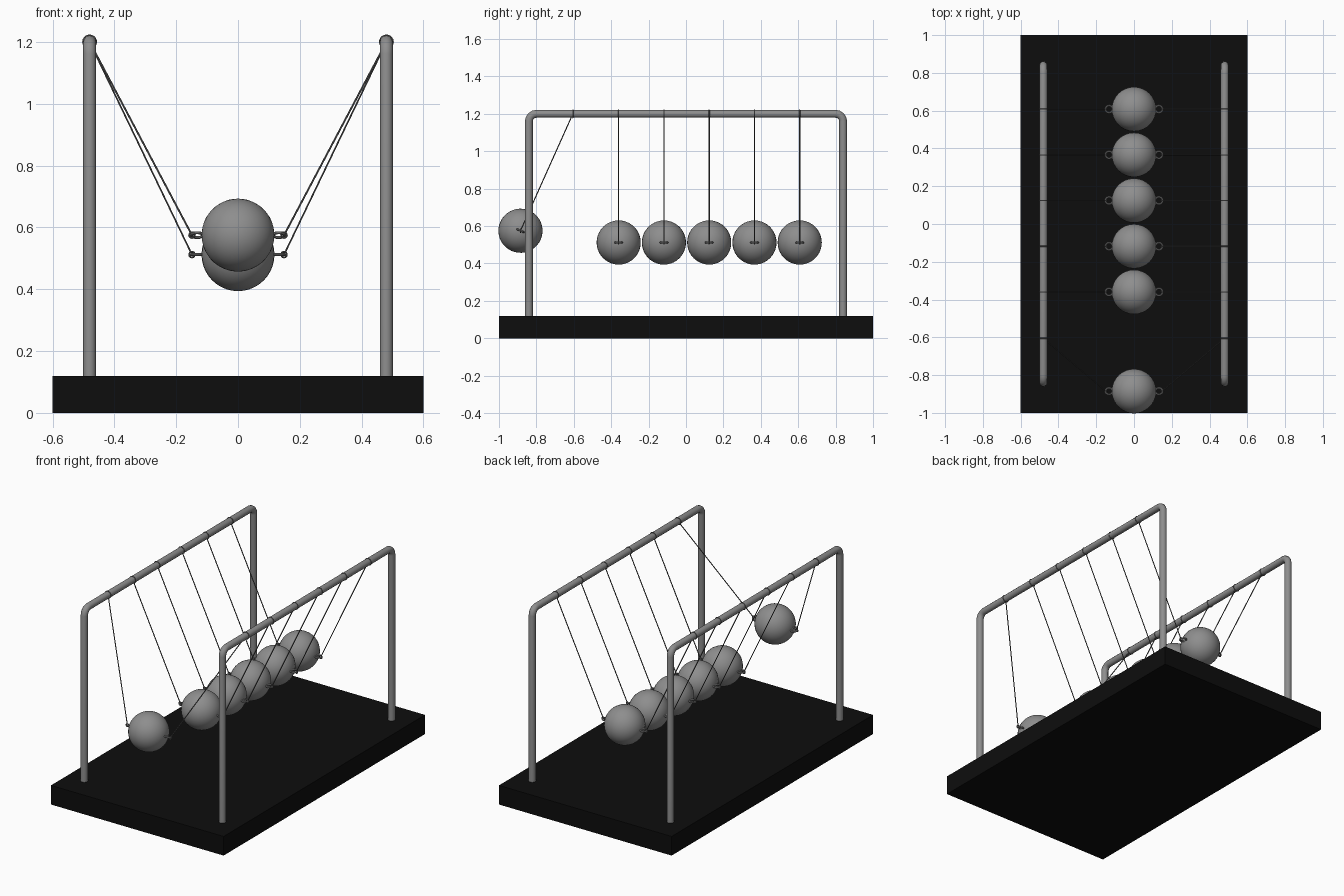
import bpy, math
from mathutils import Vector

if "Cube" in bpy.data.objects:
    bpy.data.objects.remove(bpy.data.objects["Cube"])


def material(name, rgb):
    m = bpy.data.materials.new(name)
    m.diffuse_color = (*rgb, 1)
    m.use_nodes = True
    m.node_tree.nodes["Principled BSDF"].inputs["Base Color"].default_value = m.diffuse_color
    return m


STEEL = material("steel grey", (0.27, 0.27, 0.27))
BLACK = material("base black", (0.004, 0.004, 0.004))
CORD = material("cord grey", (0.12, 0.12, 0.12))


def finish(name, mat, smooth=True):
    ob = bpy.context.object
    ob.name = name
    ob.data.materials.append(mat)
    if smooth:
        bpy.ops.object.shade_smooth_by_angle(angle=math.radians(40))
    return ob


def tube(name, points, radius, mat, sides=2):
    """Round tube swept along a polyline."""
    cu = bpy.data.curves.new(name, 'CURVE')
    cu.dimensions = '3D'
    cu.bevel_depth = radius
    cu.bevel_resolution = sides
    cu.use_fill_caps = True
    sp = cu.splines.new('POLY')
    sp.points.add(len(points) - 1)
    for p, co in zip(sp.points, points):
        p.co = (*co, 1)
    ob = bpy.data.objects.new(name, cu)
    bpy.context.collection.objects.link(ob)
    bpy.ops.object.select_all(action='DESELECT')
    ob.select_set(True)
    bpy.context.view_layer.objects.active = ob
    bpy.ops.object.convert(target='MESH')
    return finish(name, mat)


def ring(name, loc, rot, major, minor, mat):
    bpy.ops.mesh.primitive_torus_add(location=loc, rotation=rot, major_radius=major,
                                     minor_radius=minor, major_segments=20, minor_segments=8)
    return finish(name, mat)


# Base slab
bpy.ops.mesh.primitive_cube_add(size=1, location=(0, 0, 0.06))
bpy.context.object.scale = (1.2, 2.0, 0.12)
finish("base", BLACK, smooth=False)

# Two bent tube frames
FX, FY, TOP, BEND = 0.48, 0.84, 1.2, 0.04
for side, sx in (("left", -1), ("right", 1)):
    path = [(sx * FX, -FY, 0.1)]
    for i in range(5):
        a = math.radians(180 - 22.5 * i)
        path.append((sx * FX, -FY + BEND + BEND * math.cos(a), TOP - BEND + BEND * math.sin(a)))
    path += [(x, -y, z) for x, y, z in reversed(path)]
    tube(side + "_frame", path, 0.021, STEEL, 4)

# Balls: (hanging y, ball y, ball z); the first is swung outward
R = 0.118
balls = [(-0.605, -0.885, 0.575)]
balls += [(-0.36 + 0.242 * i, -0.36 + 0.242 * i, 0.512) for i in range(5)]
for n, (hang, y, z) in enumerate(balls, 1):
    tilt = math.atan2(hang - y, TOP - z)
    bpy.ops.mesh.primitive_uv_sphere_add(segments=32, ring_count=20, radius=R,
                                         location=(0, y, z), rotation=(-tilt, 0, 0))
    finish(f"ball_{n}", STEEL)
    for side, sx in (("left", -1), ("right", 1)):
        # Eyelet, cord loop, cord and the loop round the bar
        ring(f"eyelet_{side}_{n}", (sx * 0.132, y, z), (-tilt, 0, 0), 0.019, 0.005, STEEL)
        end = Vector((sx * 0.149, y, z))
        bar = Vector((sx * FX, hang, TOP))
        d = (bar - end).normalized()
        ring(f"cord_loop_{side}_{n}", end, (math.pi / 2, 0, 0), 0.009, 0.003, CORD)
        tube(f"cord_{side}_{n}", [end + d * 0.008, bar - d * 0.015], 0.003, CORD, 1)
        ring(f"bar_loop_{side}_{n}", bar, (math.pi / 2, 0, 0), 0.021, 0.003, CORD)
